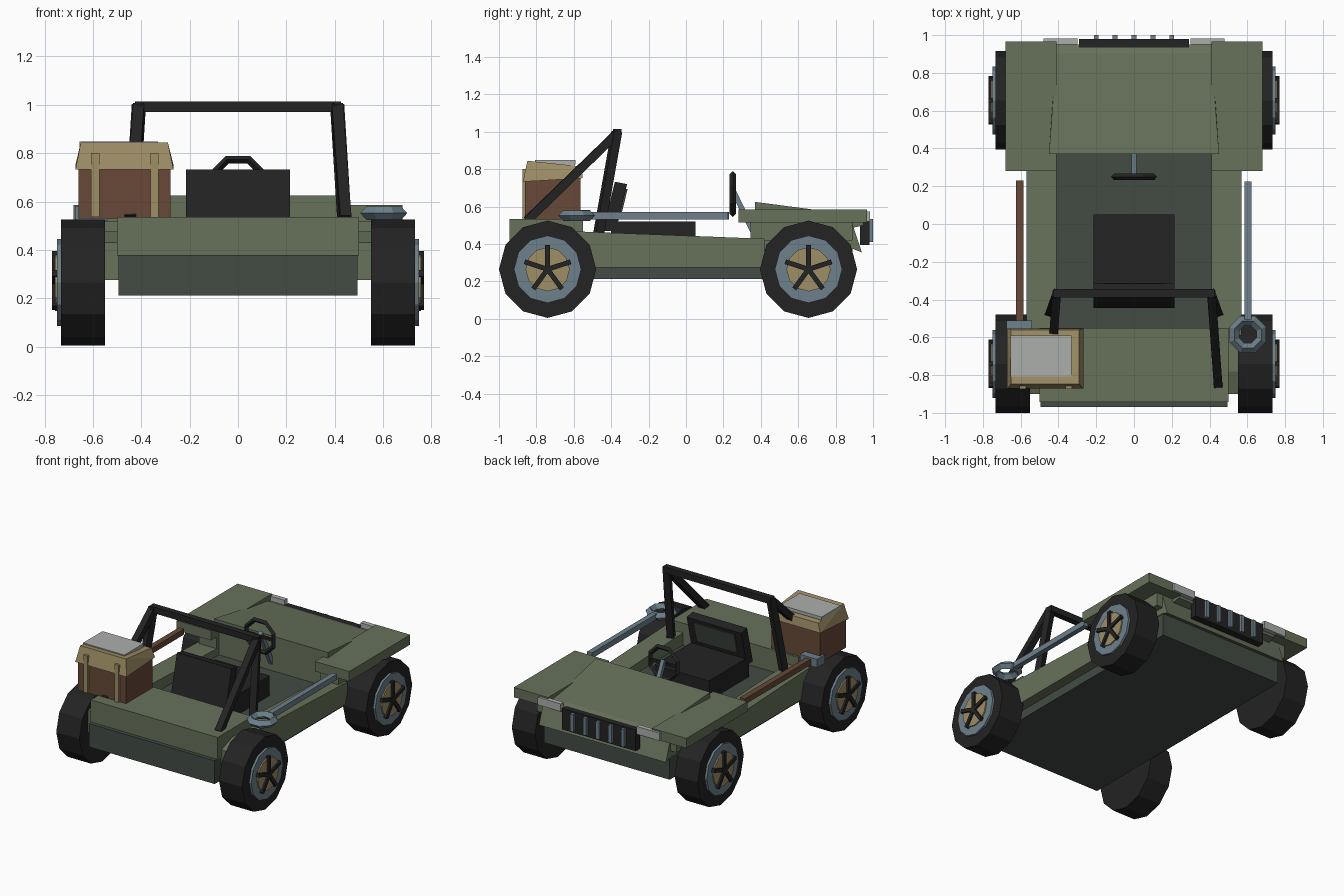
import bpy, bmesh, math
from mathutils import Vector, Matrix

if "Cube" in bpy.data.objects:
    bpy.data.objects.remove(bpy.data.objects["Cube"])


def material(name, r, g, b):
    m = bpy.data.materials.new(name)
    m.diffuse_color = [(c / 255 / 12.92 if c < 10 else ((c / 255 + 0.055) / 1.055) ** 2.4)
                       for c in (r, g, b)] + [1]
    m.use_nodes = True
    m.node_tree.nodes["Principled BSDF"].inputs["Base Color"].default_value = m.diffuse_color
    return m


GREEN = material("olive green", 103, 114, 91)
DARK = material("dark green", 66, 76, 68)
BLACK = material("black", 35, 35, 35)
STEEL = material("blue grey steel", 109, 128, 139)
TAN = material("tan", 158, 142, 102)
BROWN = material("brown", 103, 73, 56)
PALE = material("pale grey", 172, 175, 172)


def finish(name, bm, mat):
    bmesh.ops.recalc_face_normals(bm, faces=bm.faces)
    me = bpy.data.meshes.new(name)
    bm.to_mesh(me)
    bm.free()
    me.materials.append(mat)
    ob = bpy.data.objects.new(name, me)
    bpy.context.collection.objects.link(ob)
    return ob


def hull(name, pts, mat):
    bm = bmesh.new()
    for p in pts:
        bm.verts.new(p)
    bmesh.ops.convex_hull(bm, input=bm.verts)
    bmesh.ops.dissolve_limit(bm, angle_limit=0.01, verts=bm.verts, edges=bm.edges)
    return finish(name, bm, mat)


def box(name, x, y, z, mat):
    return hull(name, [(a, b, c) for a in x for b in y for c in z], mat)


def prism(name, x0, x1, profile, mat):
    # side profile of (y, z) points extruded across x
    bm = bmesh.new()
    f = bm.faces.new([bm.verts.new((x0, y, z)) for y, z in profile])
    r = bmesh.ops.extrude_face_region(bm, geom=[f])
    bmesh.ops.translate(bm, vec=(x1 - x0, 0, 0),
                        verts=[v for v in r["geom"] if isinstance(v, bmesh.types.BMVert)])
    return finish(name, bm, mat)


def bar(name, a, b, w, mat, h=None):
    # square bar from a to b
    a, b = Vector(a), Vector(b)
    d = b - a
    bm = bmesh.new()
    bmesh.ops.create_cube(bm, size=1)
    bmesh.ops.scale(bm, vec=(w, h or w, d.length), verts=bm.verts)
    rot = d.to_track_quat("Z", "X" if abs(d.x) < 0.3 * d.length else "Y").to_matrix().to_4x4()
    bmesh.ops.transform(bm, matrix=Matrix.Translation((a + b) / 2) @ rot, verts=bm.verts)
    return finish(name, bm, mat)


def disc(name, x0, x1, y, z, r, n, mat):
    # cylinder along x
    prism(name, x0, x1, [(y + r * math.cos(i * math.tau / n), z + r * math.sin(i * math.tau / n))
                         for i in range(n)], mat)


def ring(name, centre, R, r, n, k, rot, mat):
    # low-poly torus
    bm = bmesh.new()
    vs = []
    for i in range(n):
        a = (i + 0.5) * math.tau / n
        vs.append([bm.verts.new(((R + r * math.cos(t)) * math.cos(a),
                                 (R + r * math.cos(t)) * math.sin(a), r * math.sin(t)))
                   for t in (j * math.tau / k for j in range(k))])
    for i in range(n):
        for j in range(k):
            a, b, j2 = vs[i], vs[(i + 1) % n], (j + 1) % k
            bm.faces.new((a[j], b[j], b[j2], a[j2]))
    bmesh.ops.transform(bm, matrix=Matrix.Translation(centre) @ rot, verts=bm.verts)
    return finish(name, bm, mat)


# chassis tub, rear deck and nose
box("chassis", (-0.495, 0.495), (-0.97, 0.89), (0.212, 0.378), DARK)
box("rear_deck", (-0.5, 0.5), (-0.943, -0.55), (0.376, 0.535), GREEN)
prism("nose", -0.5, 0.5, [(0.375, 0.37), (0.375, 0.52), (0.885, 0.52), (0.94, 0.355), (0.89, 0.375)], GREEN)
hull("hood", [(s * w, y, z) for s in (-1, 1) for w, y, z in
              ((0.45, 0.37, 0.37), (0.45, 0.37, 0.625), (0.41, 0.905, 0.555),
               (0.41, 0.95, 0.54), (0.41, 0.95, 0.5))], GREEN)

for s, side in ((-1, "left"), (1, "right")):
    # body sides and fenders
    prism("body_side_" + side, s * 0.41, s * 0.568,
          [(-0.9, 0.275), (-0.9, 0.43), (-0.78, 0.475), (0.42, 0.428), (0.42, 0.275)], GREEN)
    box("fender_" + side, (s * 0.41, s * 0.68), (0.28, 0.967), (0.515, 0.585), GREEN)
    box("fender_support_" + side, (s * 0.41, s * 0.55), (0.345, 0.89), (0.42, 0.52), GREEN)
    box("headlight_" + side, (s * 0.3, s * 0.48), (0.95, 0.983), (0.52, 0.575), PALE)
    # roll bar legs and braces
    bar("roll_bar_leg_" + side, (s * 0.41, -0.37, 1.0), (s * 0.445, -0.47, 0.44), 0.046, BLACK)
    bar("roll_bar_brace_" + side, (s * 0.41, -0.37, 0.99), (s * 0.445, -0.85, 0.525), 0.046, BLACK)
    # wheels
    for y, end in ((-0.74, "rear"), (0.655, "front")):
        tag = end + "_" + side
        disc("tyre_" + tag, s * 0.55, s * 0.732, y, 0.265, 0.26, 12, BLACK)
        disc("rim_" + tag, s * 0.7, s * 0.748, y, 0.265, 0.18, 12, STEEL)
        disc("hub_" + tag, s * 0.7, s * 0.757, y, 0.265, 0.118, 12, TAN)
        for i in range(5):
            a = math.pi / 2 + i * math.tau / 5
            bar("spoke_%d_%s" % (i, tag), (s * 0.757, y, 0.265),
                (s * 0.757, y + 0.13 * math.cos(a), 0.265 + 0.13 * math.sin(a)), 0.026, BLACK)

bar("roll_bar_top", (-0.425, -0.367, 0.992), (0.425, -0.367, 0.992), 0.044, BLACK)

# grille
box("grille", (-0.29, 0.29), (0.93, 0.98), (0.395, 0.545), BLACK)
for i in range(-2, 3):
    box("grille_slat_%d" % (i + 3), (i * 0.1 - 0.013, i * 0.1 + 0.013), (0.97, 1.0), (0.41, 0.535), STEEL)

# seat
box("seat_cushion", (-0.215, 0.215), (-0.4, 0.05), (0.37, 0.52), BLACK)
prism("seat_back", -0.215, 0.215, [(-0.445, 0.47), (-0.375, 0.47), (-0.315, 0.72), (-0.38, 0.733)], BLACK)
prism("seat_panel", -0.16, 0.16, [(-0.36, 0.55), (-0.347, 0.55), (-0.312, 0.695), (-0.325, 0.695)], DARK)

# steering wheel and column
ring("steering_wheel", (0, 0.25, 0.667), 0.115, 0.017, 8, 4, Matrix.Rotation(math.pi / 2, 4, "X"), BLACK)
bar("steering_column", (0, 0.25, 0.69), (0, 0.375, 0.43), 0.028, STEEL)
bar("steering_spoke", (-0.1, 0.25, 0.667), (0.1, 0.25, 0.667), 0.018, BLACK)

# bag with lid, straps and folded sheet
box("bag", (-0.66, -0.28), (-0.86, -0.565), (0.53, 0.75), BROWN)
hull("bag_lid", [(x, y, z) for x in (-0.672, -0.267) for y, z in ((-0.872, 0.733), (-0.552, 0.752))]
     + [(x, y, z) for x in (-0.65, -0.29) for y, z in ((-0.848, 0.845), (-0.56, 0.815))], TAN)
for i, x in enumerate((-0.59, -0.345)):
    box("bag_strap_%d" % (i + 1), (x - 0.017, x + 0.017), (-0.874, -0.855), (0.535, 0.8), TAN)
box("folded_sheet", (-0.655, -0.33), (-0.807, -0.59), (0.825, 0.848), PALE)

# axe on the left side
box("axe_handle", (-0.625, -0.585), (-0.56, 0.23), (0.53, 0.57), BROWN)
box("axe_head", (-0.675, -0.54), (-0.6, -0.512), (0.522, 0.582), STEEL)

# wrench on the right side
box("wrench_bar", (0.585, 0.622), (-0.52, 0.225), (0.532, 0.572), STEEL)
ring("wrench_ring", (0.603, -0.585, 0.552), 0.077, 0.028, 8, 4, Matrix.Identity(4), STEEL)
